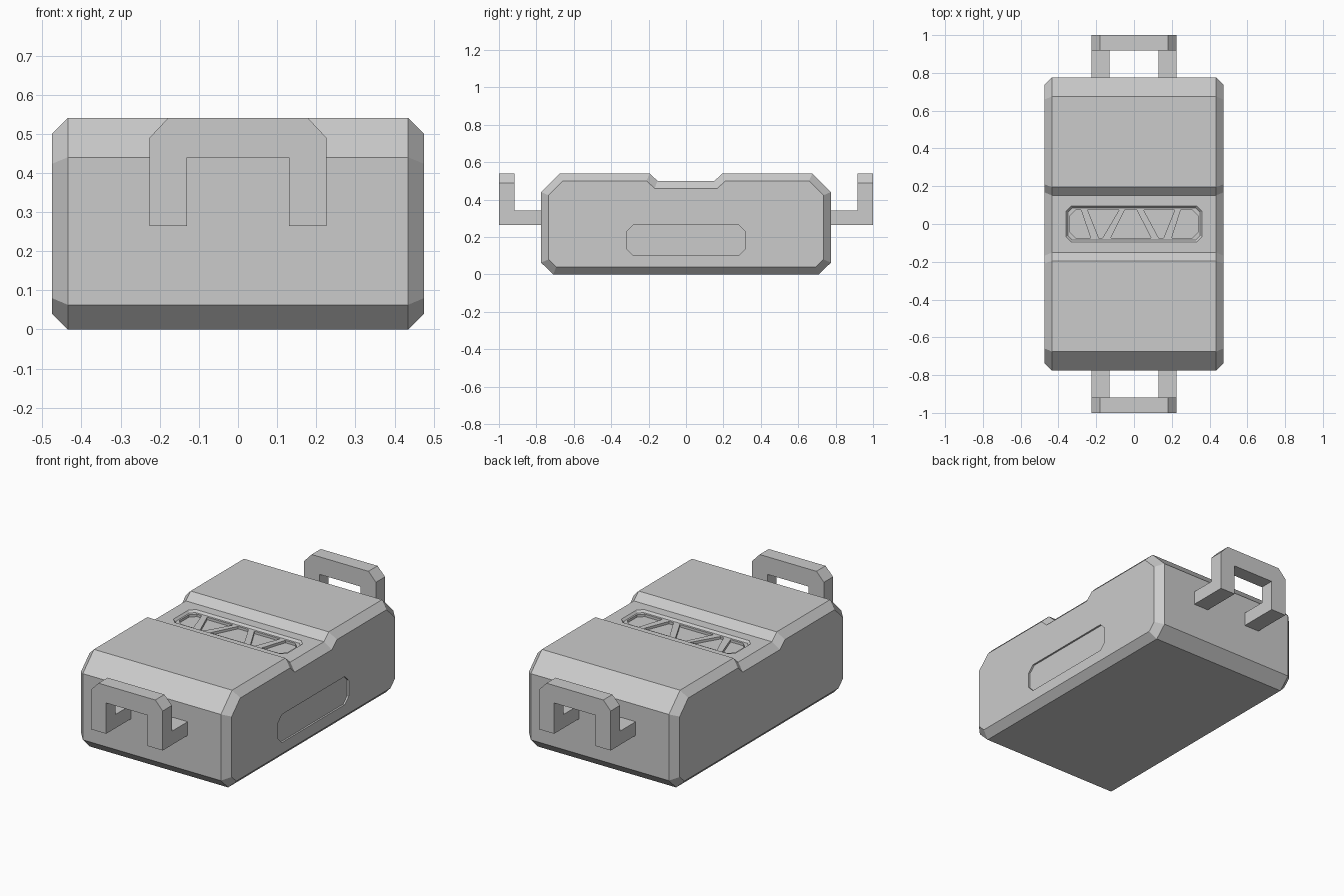
import bpy, bmesh

if "Cube" in bpy.data.objects:
    bpy.data.objects.remove(bpy.data.objects["Cube"])


def prism(name, pts, axis, a, b, caps=(), inset=0.0, depth=0.0):
    """Extrude a 2D outline along an axis; listed caps (-1 / 1) get a chamfer."""
    bm = bmesh.new()

    def place(d):
        out = []
        for u, v in pts:
            co = [u, v]
            co.insert(axis, d)
            out.append(bm.verts.new(co))
        return out
    lo, hi = place(a), place(b)
    ends = {-1: bm.faces.new(lo[::-1]), 1: bm.faces.new(hi)}
    for i in range(len(pts)):
        j = (i + 1) % len(pts)
        bm.faces.new((lo[i], lo[j], hi[j], hi[i]))
    bmesh.ops.recalc_face_normals(bm, faces=bm.faces[:])
    if caps:
        bmesh.ops.inset_individual(bm, faces=[ends[c] for c in caps], thickness=inset,
                                   depth=depth, use_even_offset=True)
    mesh = bpy.data.meshes.new(name)
    bm.to_mesh(mesh)
    bm.free()
    ob = bpy.data.objects.new(name, mesh)
    bpy.context.collection.objects.link(ob)
    return ob


def boolean(ob, cutter, op):
    mod = ob.modifiers.new(op.lower(), 'BOOLEAN')
    mod.operation, mod.object, mod.solver = op, cutter, 'EXACT'
    bpy.context.view_layer.objects.active = ob
    bpy.ops.object.modifier_apply(modifier=mod.name)
    bpy.data.objects.remove(cutter)


def octagon(w, h0, h1, c):
    return [(-w + c, h0), (w - c, h0), (w, h0 + c), (w, h1 - c),
            (w - c, h1), (-w + c, h1), (-w, h1 - c), (-w, h0 + c)]


# Case body: side profile with a notch across the top, chamfered side faces
half = [(0.71, 0), (0.775, 0.063), (0.775, 0.44), (0.675, 0.54), (0.195, 0.54), (0.152, 0.5)]
profile = half + [(-y, z) for y, z in reversed(half)]
body = prism("case_body", profile, 0, -0.435, 0.435, (-1, 1), 0.04, 0.04)

# Shallow recess on the right side
boolean(body, prism("side_cut", octagon(0.318, 0.103, 0.263, 0.035), 0, 0.465, 0.6), 'DIFFERENCE')

# Sloped recess in the notch floor
boolean(body, prism("vent_cut", octagon(0.369, -0.105, 0.105, 0.034), 2, 0.51, 0.6,
                    (-1,), 0.02, 0.022), 'DIFFERENCE')

# Vent openings between zigzag ribs
t = 0.073
end = [(-0.28, t), (-0.31, t), (-0.34, t - 0.03), (-0.34, 0.03 - t), (-0.31, -t), (-0.23, -t)]
openings = [
    end,
    [(-0.245, t), (-0.187, -t), (-0.166, -t), (-0.08, t)],
    [(-0.05, t), (-0.123, -t), (0.09, -t), (0.015, t)],
    [(0.052, t), (0.13, -t), (0.157, -t), (0.215, t)],
    [(0.247, t), (0.2, -t)] + [(-x, y) for x, y in reversed(end[1:5])],
]
for pts in openings:
    boolean(body, prism("opening_cut", pts, 2, 0.474, 0.495), 'DIFFERENCE')

# Handles: L-shaped side profile intersected with an arch, mirrored front to back
bracket = [(0.77, 0.265), (1.0, 0.265), (1.0, 0.6), (0.918, 0.6), (0.918, 0.343), (0.77, 0.343)]
handle = prism("carry_handles", bracket, 0, -0.3, 0.3)
side = [(0.13, 0.44), (0.13, 0.2), (0.226, 0.2), (0.226, 0.49), (0.179, 0.54)]
arch = side + [(-x, z) for x, z in reversed(side)]
boolean(handle, prism("arch_cut", arch, 1, 0.6, 1.2), 'INTERSECT')
mirror = handle.modifiers.new("mirror", 'MIRROR')
mirror.use_axis = (False, True, False)
